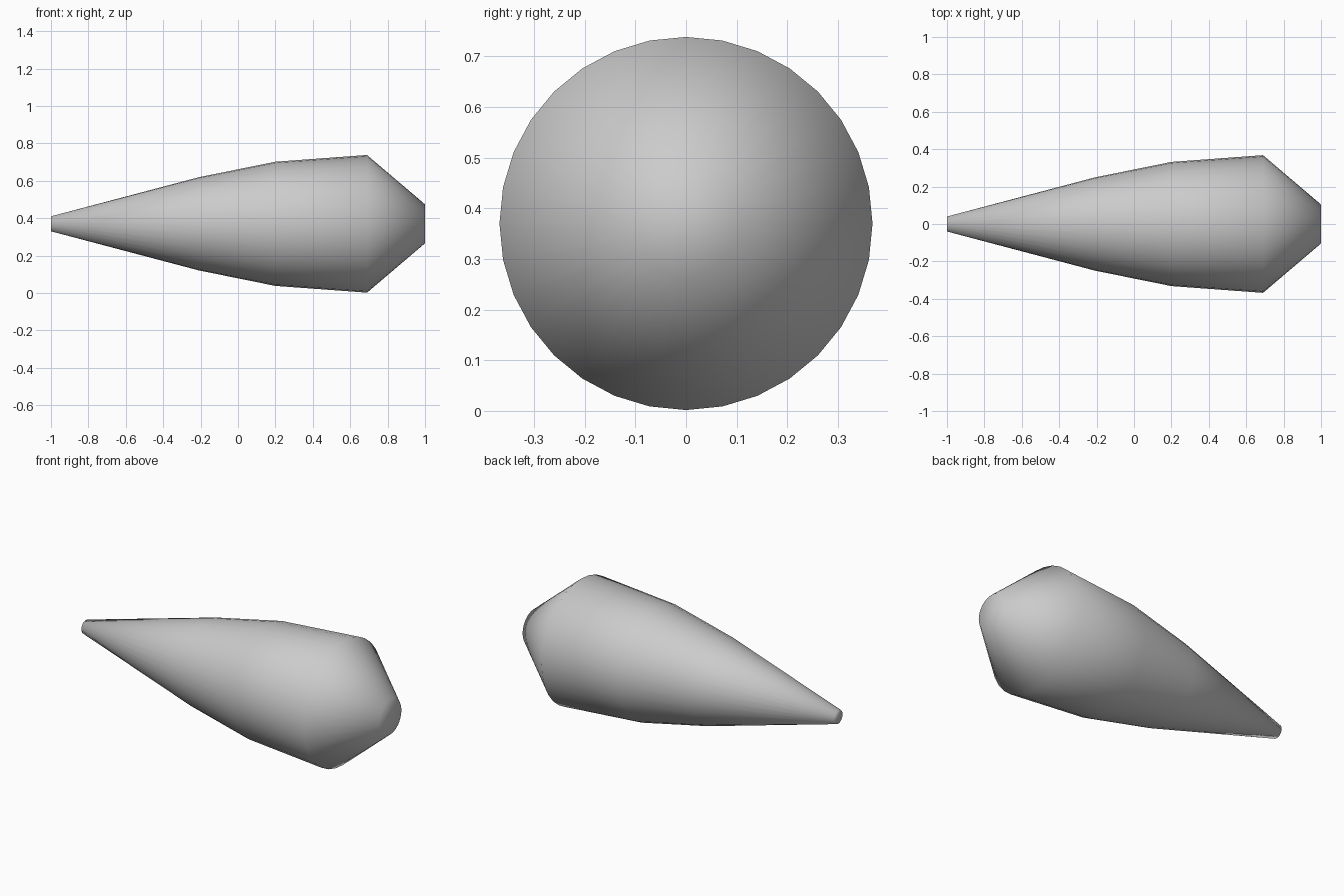
import bpy
import bmesh
from math import sin, cos, tau

if "Cube" in bpy.data.objects:
    bpy.data.objects.remove(bpy.data.objects["Cube"])

SIDES = 32
AXIS_Z = 0.37
# Profile along x: (position, radius)
PROFILE = [(-1.0, 0.04), (-0.21, 0.249), (0.2, 0.332), (0.69, 0.368), (1.0, 0.104)]

# Tapered body: rings lofted along the x axis
bm = bmesh.new()
rings = [[bm.verts.new((x, r * cos(tau * i / SIDES), AXIS_Z + r * sin(tau * i / SIDES)))
          for i in range(SIDES)] for x, r in PROFILE]
for a, b in zip(rings, rings[1:]):
    for i in range(SIDES):
        j = (i + 1) % SIDES
        bm.faces.new((a[i], a[j], b[j], b[i]))

# Flat end caps
bm.faces.new(rings[0])
bm.faces.new(rings[-1])
bmesh.ops.recalc_face_normals(bm, faces=bm.faces[:])
for face in bm.faces:
    face.smooth = True

mesh = bpy.data.meshes.new("tapered_body")
bm.to_mesh(mesh)
bm.free()
bpy.context.collection.objects.link(bpy.data.objects.new("tapered_body", mesh))
